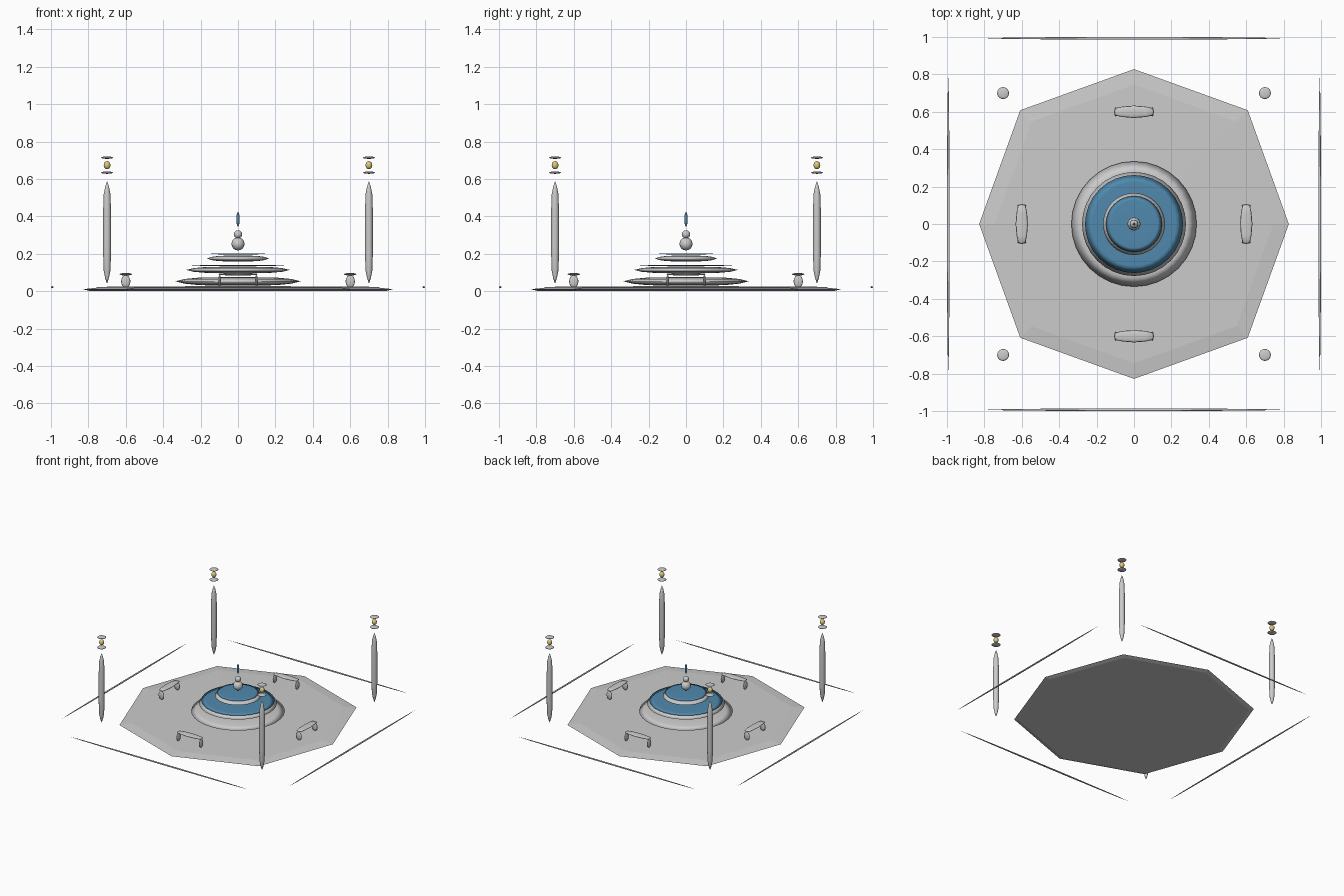
import bpy, bmesh
from math import pi, cos, sin, radians
from mathutils import Matrix

if "Cube" in bpy.data.objects:
    bpy.data.objects.remove(bpy.data.objects["Cube"])


def material(name, rgb):
    m = bpy.data.materials.new(name)
    m.diffuse_color = (*rgb, 1)
    m.use_nodes = True
    m.node_tree.nodes["Principled BSDF"].inputs["Base Color"].default_value = m.diffuse_color
    return m


water = material("water", (0.08, 0.25, 0.42))
gold = material("lamp_glow", (0.75, 0.58, 0.2))


def lathe(name, profile, loc, sides=16, mat=None, rot=None, scale=(1, 1, 1), smooth=True):
    """Revolve (radius, z) points; radius 0 makes a pole."""
    bm = bmesh.new()
    rings = []
    for r, z in profile:
        if r == 0:
            rings.append([bm.verts.new((0, 0, z))])
        else:
            rings.append([bm.verts.new((r * cos(2 * pi * i / sides), r * sin(2 * pi * i / sides), z))
                          for i in range(sides)])
    for a, b in zip(rings, rings[1:]):
        for i in range(sides):
            j = (i + 1) % sides
            f = [a[0]] if len(a) == 1 else [a[i], a[j]]
            f += [b[0]] if len(b) == 1 else [b[j], b[i]]
            bm.faces.new(f)
    if rot:
        bm.transform(rot)
    bm.transform(Matrix.Diagonal((*scale, 1)))
    bmesh.ops.recalc_face_normals(bm, faces=bm.faces)
    me = bpy.data.meshes.new(name)
    for f in bm.faces:
        f.smooth = smooth
    bm.to_mesh(me)
    bm.free()
    ob = bpy.data.objects.new(name, me)
    ob.location = loc
    if mat:
        me.materials.append(mat)
    bpy.context.collection.objects.link(ob)
    return ob


def lens(r, h):
    half = [(0.6 * r, 0.9 * h), (0.85 * r, 0.55 * h)]
    return ([(0, -h)] + [(a, -b) for a, b in half] + [(r, 0)]
            + [(a, b) for a, b in reversed(half)] + [(0, h)])


def ball(r):
    return [(r * sin(pi * i / 8) if 0 < i < 8 else 0, -r * cos(pi * i / 8)) for i in range(9)]


# Paved octagonal plaza with a thin bevelled rim
plaza = lathe("plaza_floor", [(0, 0), (0.96, 0.002), (1, 0.011), (0.9, 0.020), (0, 0.023)],
              (0, 0, 0), 8, smooth=False)
for v in plaza.data.vertices:
    r = v.co.xy.length
    v.co.xy *= 0.828 if min(abs(v.co.x), abs(v.co.y)) < 0.01 else 0.86

# Tiered fountain
for name, r, h, z, mat in [
        ("basin_lower", 0.335, 0.023, 0.053, None),
        ("basin_middle", 0.278, 0.018, 0.114, None),
        ("water_middle", 0.262, 0.003, 0.137, water),
        ("basin_upper", 0.166, 0.016, 0.175, None),
        ("water_upper", 0.15, 0.003, 0.2, water)]:
    lathe(name, lens(r, h), (0, 0, z), 32, mat)
lathe("fountain_ball", ball(0.035), (0, 0, 0.253))
lathe("fountain_finial", ball(0.022), (0, 0, 0.304))
lathe("water_jet", [(0, -0.04), (0.005, -0.032), (0.008, -0.02), (0.008, 0.02), (0.005, 0.032), (0, 0.04)],
      (0, 0, 0.385), 8, water)

# Lamp posts at the four corners
post = [(0, 0.04), (0.010, 0.07), (0.018, 0.11), (0.021, 0.2), (0.021, 0.43),
        (0.018, 0.52), (0.010, 0.56), (0, 0.59)]
for sx in (-1, 1):
    for sy in (-1, 1):
        x, y = 0.7 * sx, 0.7 * sy
        lathe("lamp_post", post, (x, y, 0), 12)
        lathe("lamp_base", lens(0.032, 0.006), (x, y, 0.634))
        lathe("lamp_globe", ball(0.02), (x, y, 0.674), 16, gold, scale=(0.9, 0.9, 1.1))
        lathe("lamp_cap", lens(0.032, 0.006), (x, y, 0.714))

# Tapered border strips and benches, one of each per side
to_x = Matrix.Rotation(radians(90), 4, 'Y')
strip = [(0, -0.785), (0.5, -0.68), (0.8, -0.46), (1, -0.2), (1, 0.2),
         (0.8, 0.46), (0.5, 0.68), (0, 0.785)]
seat = [(0, -0.105), (0.6, -0.1), (0.85, -0.06), (1, 0), (0.85, 0.06), (0.6, 0.1), (0, 0.105)]
for k in range(4):
    turn = Matrix.Rotation(k * pi / 2, 4, 'Z')
    parts = [lathe("border_strip", strip, (0, -0.993, 0.022), 8, rot=to_x, scale=(1, 0.007, 0.005)),
             lathe("bench_seat", seat, (0, -0.6, 0.091), 12, rot=to_x, scale=(1, 0.033, 0.007))]
    for s in (-1, 1):
        parts.append(lathe("bench_leg", ball(1), (0.098 * s, -0.6, 0.053), 12,
                           scale=(0.008, 0.025, 0.033)))
    for p in parts:
        p.matrix_world = turn @ Matrix.Translation(p.location)
